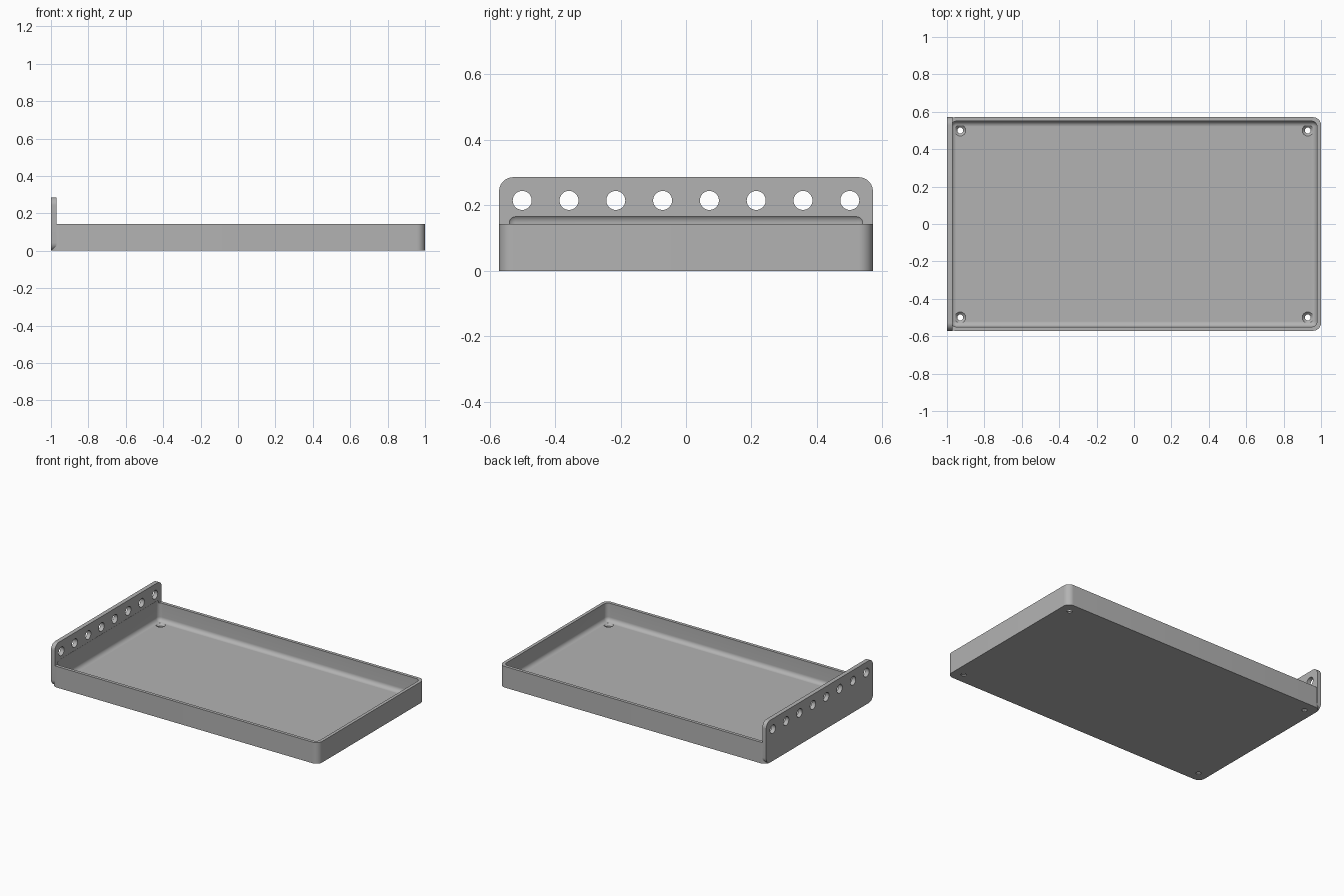
import bpy
import bmesh
import math
from mathutils import Matrix, Vector

cube = bpy.data.objects.get("Cube")
if cube:
    bpy.data.objects.remove(cube, do_unlink=True)

HALF_Y = 0.571       # half depth of the tray
HEIGHT = 0.143       # tray wall height
PLATE_TOP = 0.286
PLATE = 0.0286       # end plate thickness
WALL = 0.0214
CORNER = 0.043
FILLET = 0.0286

grey = bpy.data.materials.new("light grey")
grey.use_nodes = True
grey.diffuse_color = (0.45, 0.45, 0.45, 1)
grey.node_tree.nodes["Principled BSDF"].inputs["Base Color"].default_value = grey.diffuse_color


def finish(name, bm):
    bmesh.ops.recalc_face_normals(bm, faces=bm.faces)
    mesh = bpy.data.meshes.new(name)
    bm.to_mesh(mesh)
    bm.free()
    mesh.materials.append(grey)
    obj = bpy.data.objects.new(name, mesh)
    bpy.context.collection.objects.link(obj)
    return obj


def rounded_box(name, low, high, radius, axis=None):
    """Box with rounded edges: those along one axis, or all of them."""
    low, high = Vector(low), Vector(high)
    bm = bmesh.new()
    bmesh.ops.create_cube(bm, size=1)
    bmesh.ops.scale(bm, vec=high - low, verts=bm.verts)
    bmesh.ops.translate(bm, vec=(low + high) / 2, verts=bm.verts)
    edges = [e for e in bm.edges if axis is None or
             abs((e.verts[0].co - e.verts[1].co).normalized()[axis]) > 0.9]
    bmesh.ops.bevel(bm, geom=edges, offset=radius, segments=10,
                    profile=0.5, affect='EDGES')
    return finish(name, bm)


def add_cone(bm, r1, r2, depth, center, turn=Matrix()):
    bmesh.ops.create_cone(bm, cap_ends=True, segments=40, radius1=r1, radius2=r2,
                          depth=depth, matrix=Matrix.Translation(center) @ turn)


def combine(target, other, operation):
    """Apply a boolean and drop the helper object."""
    mod = target.modifiers.new(operation.lower(), 'BOOLEAN')
    mod.operation = operation
    mod.solver = 'EXACT'
    mod.object = other
    graph = bpy.context.evaluated_depsgraph_get()
    old = target.data
    target.data = bpy.data.meshes.new_from_object(target.evaluated_get(graph))
    target.modifiers.clear()
    bpy.data.meshes.remove(old)
    bpy.data.objects.remove(other, do_unlink=True)


# Tray body joined with the tall end plate
tray = rounded_box("tray", (-1, -HALF_Y, 0), (1, HALF_Y, HEIGHT), CORNER, axis=2)
plate = rounded_box("end_plate", (-1, -HALF_Y, 0),
                    (-1 + PLATE, HALF_Y, PLATE_TOP), CORNER, axis=0)
combine(tray, plate, 'UNION')

# Filleted hollow, reaching slightly into the end plate
hollow = rounded_box("hollow_cutter", (-1 + WALL, -HALF_Y + WALL, WALL),
                     (1 - WALL, HALF_Y - WALL, 0.175), FILLET)
combine(tray, hollow, 'DIFFERENCE')

# Row of round holes through the end plate
bm = bmesh.new()
sideways = Matrix.Rotation(math.pi / 2, 4, 'Y')
for i in range(8):
    add_cone(bm, 0.029, 0.029, 0.1, (-1 + PLATE / 2, (i - 3.5) * HEIGHT, 0.215), sideways)
combine(tray, finish("plate_hole_cutter", bm), 'DIFFERENCE')

# Countersunk screw holes near the four floor corners
shafts, sinks = bmesh.new(), bmesh.new()
for x in (-0.929, 0.929):
    for y in (-0.5, 0.5):
        add_cone(shafts, 0.016, 0.016, 0.1, (x, y, 0))
        add_cone(sinks, 0.016, 0.03, 0.014, (x, y, WALL - 0.0065))
combine(tray, finish("shaft_cutter", shafts), 'DIFFERENCE')
combine(tray, finish("countersink_cutter", sinks), 'DIFFERENCE')

# Smooth curved parts, keep the crisp edges
bpy.ops.object.select_all(action='DESELECT')
tray.select_set(True)
bpy.context.view_layer.objects.active = tray
bpy.ops.object.shade_smooth_by_angle(angle=math.radians(30))
